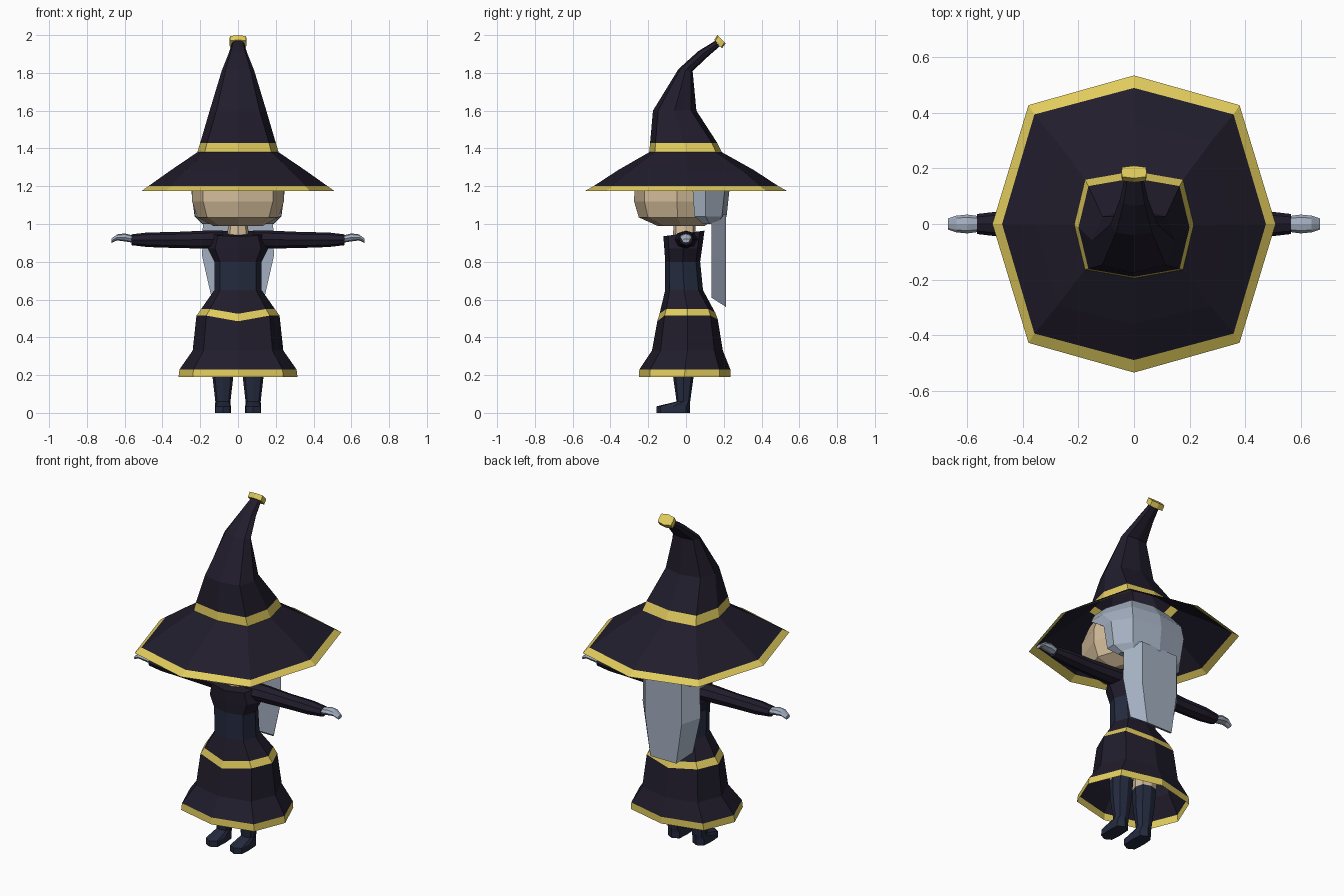
import bpy, bmesh, math
from mathutils import Vector

if "Cube" in bpy.data.objects:
    bpy.data.objects.remove(bpy.data.objects["Cube"])


def mat(name, r, g, b):
    m = bpy.data.materials.new(name)
    m.diffuse_color = (r, g, b, 1)
    m.use_nodes = True
    m.node_tree.nodes["Principled BSDF"].inputs["Base Color"].default_value = m.diffuse_color
    return m


DARK = mat("dark_cloth", 0.015, 0.012, 0.025)
NAVY = mat("navy_cloth", 0.018, 0.024, 0.05)
GOLD = mat("gold_trim", 0.75, 0.6, 0.11)
SKIN = mat("skin", 0.65, 0.5, 0.32)
GREY = mat("silver", 0.37, 0.43, 0.53)


def loft(name, rings, material, caps=True):
    """Join equal-length rings of points with quads, optionally closing both ends."""
    bm = bmesh.new()
    loops = [[bm.verts.new(p) for p in r] for r in rings]
    n = len(loops[0])
    for a, b in zip(loops, loops[1:]):
        for i in range(n):
            j = (i + 1) % n
            bm.faces.new((a[i], a[j], b[j], b[i]))
    if caps:
        bm.faces.new(loops[0])
        bm.faces.new(loops[-1])
    bmesh.ops.recalc_face_normals(bm, faces=bm.faces)
    me = bpy.data.meshes.new(name)
    bm.to_mesh(me)
    bm.free()
    me.materials.append(material)
    ob = bpy.data.objects.new(name, me)
    bpy.context.collection.objects.link(ob)
    return ob


def ring(rx, front, back, cx=0, kx=0.76, ky=0.76, dip=(0, 0)):
    """Octagon spanning front (y, z) to back (y, z) with corners on the axes."""
    f, b = Vector((cx, *front)), Vector((cx, *back))
    mid, half = (f + b) / 2, (b - f) / 2
    pts = []
    for u, v in ((1, 0), (kx, ky), (0, 1), (-kx, ky), (-1, 0), (-kx, -ky), (0, -1), (kx, -ky)):
        p = mid + Vector((rx * u, 0, 0)) + half * v
        if u == 0:
            p.z -= dip[0] if v < 0 else dip[1]
        pts.append(p)
    return pts


def level(z, rx, y0, y1, **kw):
    return ring(rx, (y0, z), (y1, z), **kw)


def limb_ring(x, z0, z1, ry, side):
    """Octagon across an arm at distance x."""
    zc, rz = (z0 + z1) / 2, (z1 - z0) / 2
    return [(side * x, ry * math.cos(a), zc + rz * math.sin(a))
            for a in (math.pi / 4 * i for i in range(8))]


# Hat: trim, brim, band, bent cone and tip
edge = level(1.175, 0.51, -0.535, 0.535, kx=0.745, ky=0.8)
trim = level(1.2, 0.475, -0.49, 0.49, kx=0.755, ky=0.805)
mid_brim = level(1.285, 0.355, -0.36, 0.36, kx=0.78, ky=0.82)
band_low = level(1.38, 0.215, -0.195, 0.19, kx=0.82, ky=0.84)
band_top = level(1.43, 0.2, -0.19, 0.165, kx=0.82, ky=0.84)
loft("hat_brim_trim", [edge, trim], GOLD, False)
loft("hat_brim", [trim, mid_brim, band_low], DARK, False)
loft("hat_band", [band_low, band_top], GOLD, False)
loft("hat_cone", [band_top, level(1.6, 0.15, -0.175, 0.055),
                  ring(0.085, (-0.04, 1.82), (0.035, 1.81)),
                  ring(0.05, (0.065, 1.915), (0.12, 1.89)),
                  ring(0.033, (0.155, 1.97), (0.178, 1.94))], DARK, False)
loft("hat_tip", [ring(0.045, (0.15, 1.975), (0.19, 1.93), kx=0.95),
                 ring(0.045, (0.165, 2.0), (0.21, 1.955), kx=0.95)], GOLD)

# Head and neck
loft("head", [level(0.99, 0.13, -0.15, 0.1), level(1.035, 0.215, -0.25, 0.16),
              level(1.12, 0.243, -0.275, 0.18), level(1.2, 0.243, -0.272, 0.18),
              level(1.3, 0.21, -0.23, 0.17), level(1.37, 0.12, -0.13, 0.1)], SKIN)
loft("neck", [level(0.93, 0.06, -0.07, 0.05), level(1.0, 0.05, -0.065, 0.05)], SKIN)


# Hair: shell over the back of the head, plus a long tapering fall
def hair_ring(z, w, front, back):
    half = [(w * 0.98, front), (w, front + (back - front) * 0.35), (w * 0.72, back - 0.025)]
    return ([(x, y, z) for x, y in half] + [(0, back, z)]
            + [(-x, y, z) for x, y in reversed(half)])


loft("hair_back", [hair_ring(1.0, 0.19, 0.09, 0.19), hair_ring(1.04, 0.23, 0.045, 0.215),
                   hair_ring(1.18, 0.248, 0.035, 0.23), hair_ring(1.26, 0.24, -0.08, 0.215),
                   hair_ring(1.34, 0.18, -0.12, 0.16)], GREY)


def fall_ring(w, inner, z_edge, z_mid):
    return [(w, 0.135, z_edge), (inner, 0.213, z_mid),
            (-inner, 0.213, z_mid), (-w, 0.135, z_edge)]


loft("hair_fall", [fall_ring(0.185, 0.12, 1.05, 1.05), fall_ring(0.19, 0.12, 0.83, 0.8),
                   fall_ring(0.14, 0.085, 0.61, 0.56)], GREY)

# Dress: bodice, corset, skirt with belt and hem
waist_top = level(0.8, 0.125, -0.11, 0.075)
waist_low = level(0.65, 0.125, -0.11, 0.09)
belt_top = level(0.55, 0.195, -0.14, 0.155, dip=(0.025, 0.02))
belt_low = level(0.515, 0.22, -0.152, 0.168, dip=(0.03, 0.02))
hem_top = level(0.23, 0.31, -0.247, 0.235)
loft("bodice", [waist_top, level(0.87, 0.16, -0.115, 0.085),
                ring(0.14, (-0.12, 0.935), (0.098, 0.965))], DARK)
loft("corset", [waist_low, waist_top], NAVY, False)
loft("skirt_top", [waist_low, belt_top], DARK, False)
loft("belt", [belt_top, belt_low], GOLD, False)
loft("skirt", [belt_low, level(0.33, 0.24, -0.18, 0.195), hem_top], DARK, False)
loft("skirt_hem", [hem_top, level(0.19, 0.315, -0.25, 0.235)], GOLD, False)

# Arms, hands, legs and thighs on both sides
for side, s in (("left", 1), ("right", -1)):
    loft(side + "_sleeve", [limb_ring(x, a, b, r, s) for x, a, b, r in (
        (0.08, 0.87, 0.965, 0.065), (0.17, 0.87, 0.965, 0.055), (0.33, 0.873, 0.958, 0.045),
        (0.48, 0.878, 0.955, 0.046), (0.565, 0.888, 0.945, 0.036))], DARK)
    loft(side + "_hand", [limb_ring(x, a, b, r, s) for x, a, b, r in (
        (0.55, 0.9, 0.938, 0.027), (0.6, 0.908, 0.95, 0.034),
        (0.64, 0.913, 0.945, 0.03), (0.67, 0.9, 0.922, 0.02))], GREY)
    c = 0.08 * s
    loft(side + "_leg", [level(0.0, 0.042, -0.155, 0.02, cx=c, kx=0.9),
                         level(0.035, 0.042, -0.155, 0.022, cx=c, kx=0.9),
                         level(0.06, 0.04, -0.05, 0.022, cx=c),
                         level(0.19, 0.055, -0.068, 0.04, cx=c),
                         level(0.3, 0.06, -0.07, 0.05, cx=c)], NAVY)
    loft(side + "_thigh", [level(0.3, 0.06, -0.07, 0.05, cx=c),
                           level(0.5, 0.075, -0.08, 0.07, cx=c)], SKIN)
